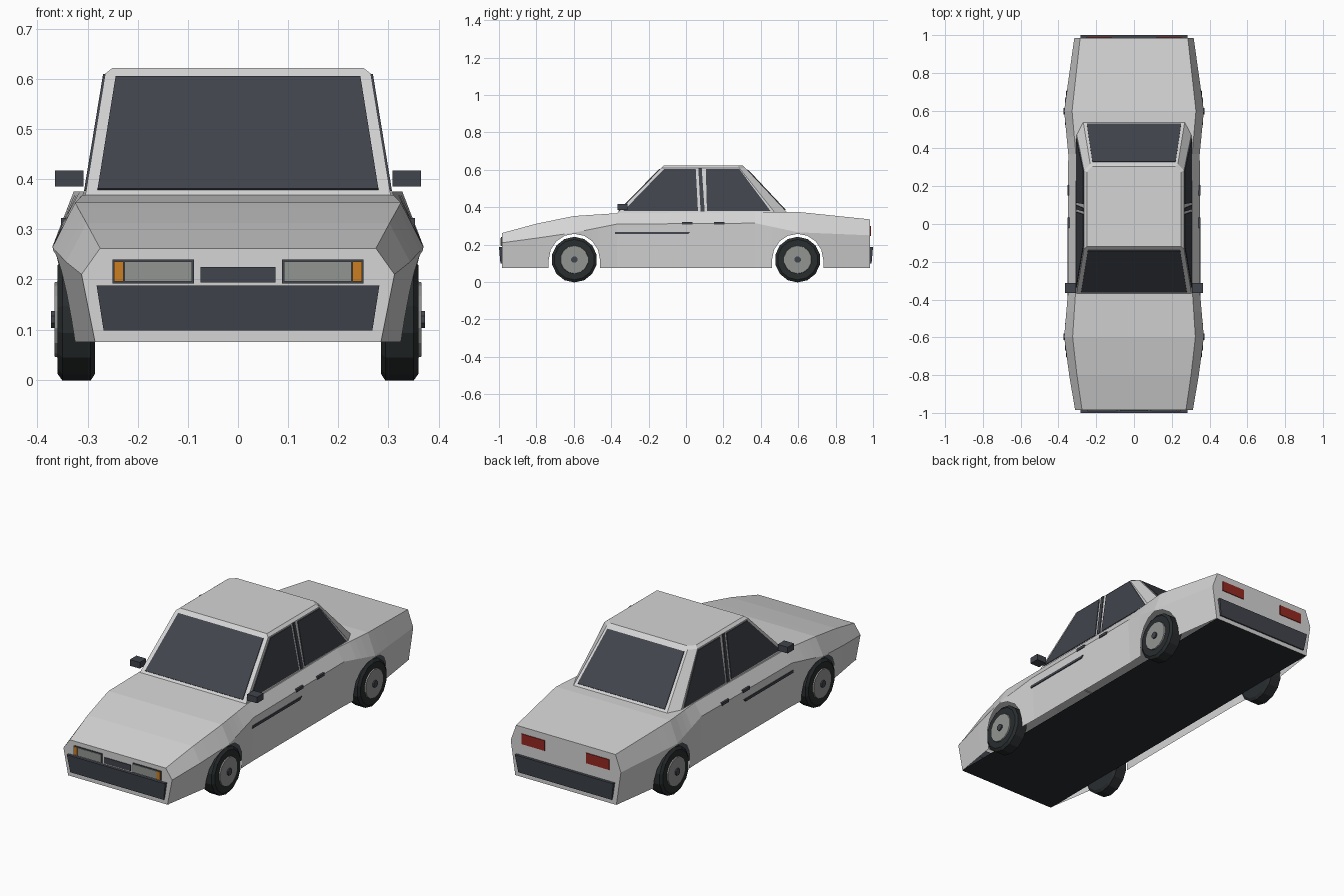
import bpy, bmesh, math
from mathutils import Vector

if "Cube" in bpy.data.objects:
    bpy.data.objects.remove(bpy.data.objects["Cube"])


def material(name, r, g, b):
    m = bpy.data.materials.new(name)
    m.use_nodes = True
    m.diffuse_color = (r, g, b, 1)
    m.node_tree.nodes["Principled BSDF"].inputs["Base Color"].default_value = (r, g, b, 1)
    return m


PAINT = material("light grey paint", .66, .66, .66)
GLASS = material("dark glass and trim", .052, .058, .072)
RUBBER = material("black rubber", .022, .026, .028)
METAL = material("grey metal", .29, .3, .29)
AMBER = material("amber lamp", .6, .21, .015)
RED = material("red lamp", .3, .022, .015)


def make(name, verts, faces, mat, closed=True):
    mesh = bpy.data.meshes.new(name)
    mesh.from_pydata(verts, [], faces)
    bm = bmesh.new()
    bm.from_mesh(mesh)
    bmesh.ops.remove_doubles(bm, verts=bm.verts, dist=1e-5)
    if closed:
        bmesh.ops.recalc_face_normals(bm, faces=bm.faces)
    bm.to_mesh(mesh)
    bm.free()
    mesh.materials.append(mat)
    obj = bpy.data.objects.new(name, mesh)
    bpy.context.collection.objects.link(obj)
    return obj


def prism(name, outline, offset, mat):
    """Solid between an outline and its copy moved by offset."""
    n = len(outline)
    a = [Vector(p) for p in outline]
    b = [p + Vector(offset) for p in a]
    faces = [range(n), range(n, 2 * n)]
    faces += [(i, (i + 1) % n, n + (i + 1) % n, n + i) for i in range(n)]
    return make(name, a + b, [tuple(f) for f in faces], mat)


def box(name, x0, x1, y0, y1, z0, z1, mat):
    return prism(name, [(x0, y0, z0), (x1, y0, z0), (x1, y0, z1), (x0, y0, z1)],
                 (0, y1 - y0, 0), mat)


def side_box(name, s, x0, x1, *rest):
    return box(name, s * x0, s * x1, *rest)


SIDES = (("left", 1), ("right", -1))
AXLE, HUB_Z, FLOOR_Z, END = .597, .12, .075, .985

# Body sections: y, top x, top z, waist x, waist z, sill x
SECTIONS = [
    (-END, .275, .262, .312, .21, .285),
    (-.8, .302, .312, .343, .235, .315),
    (-.6, .325, .353, .37, .264, .345),
    (-.37, .31, .368, .35, .31, .335),
    (.37, .308, .375, .348, .315, .335),
    (.6, .328, .375, .37, .266, .345),
    (END, .285, .335, .316, .25, .29),
]


def section(y):
    for a, b in zip(SECTIONS, SECTIONS[1:]):
        if y <= b[0] + 1e-6:
            t = (y - a[0]) / (b[0] - a[0])
            return [p + (q - p) * t for p, q in zip(a, b)][1:]


# Lower edge of the body side, with the wheel arches
edge = [(s[0], FLOOR_Z) for s in SECTIONS if abs(abs(s[0]) - .6) > .01]
for axle in (-AXLE, AXLE):
    edge += [(axle - .137, FLOOR_Z), (axle + .137, FLOOR_Z)]
edge.sort()
for axle in (-AXLE, AXLE):
    i = edge.index((axle - .137, FLOOR_Z)) + 1
    angles = [math.pi * (1 - k / 8) for k in range(9)]
    edge[i:i] = [(axle + .137 * math.cos(a), HUB_Z + .138 * math.sin(a)) for a in angles]

# Hollow body shell: deck, shoulders, sides and end panels
verts, faces = [], []


def panel(*points):
    faces.append(tuple(range(len(verts), len(verts) + len(points))))
    verts.extend(points)


for (y0, z0), (y1, z1) in zip(edge, edge[1:]):
    if y1 - y0 < 1e-5:
        continue
    rows = []
    for y, z in ((y0, z0), (y1, z1)):
        xt, zt, xm, zm, xb = section(y)
        x = xb + (xm - xb) * (z - FLOOR_Z) / (zm - FLOOR_Z)
        rows.append([(xt, y, zt), (xm, y, zm), (x, y, z)])
    a, b = rows
    for k in (0, 1):
        panel(a[k], a[k + 1], b[k + 1], b[k])
        panel(*[(-p[0], p[1], p[2]) for p in (b[k], b[k + 1], a[k + 1], a[k])])
    panel(a[0], b[0], *[(-p[0], p[1], p[2]) for p in (b[0], a[0])])
for y in (-END, END):
    xt, zt, xm, zm, xb = section(y)
    half = [(xt, y, zt), (xm, y, zm), (xb, y, FLOOR_Z)]
    panel(*half, *[(-p[0], p[1], p[2]) for p in reversed(half)])
make("body_shell", verts, faces, PAINT)

# Flat floor
make("floor", [(-.288, -END, FLOOR_Z), (-.288, END, FLOOR_Z), (.288, END, FLOOR_Z),
               (.288, -END, FLOOR_Z)], [(0, 1, 2, 3)], RUBBER, closed=False)


# Cabin: three stacked rings, waist to roof
def ring(x, front, side_back, x_back, back, z):
    half = [(x, front, z), (x, side_back, z), (x_back, back, z)]
    return half + [(-p[0], p[1], p[2]) for p in reversed(half)]


cabin = (ring(.305, -.372, .48, .27, .548, .365) + ring(.265, -.132, .285, .232, .318, .61)
         + ring(.25, -.12, .275, .22, .305, .622))
cabin_faces = [(r + i, r + (i + 1) % 6, r + 6 + (i + 1) % 6, r + 6 + i)
               for r in (0, 6) for i in range(6)]
make("cabin", cabin, cabin_faces + [tuple(range(12, 18))], PAINT)


# Front and rear glass
def slope_glass(name, y_low, y_high, x_low, x_high, z_low, z_high, out):
    pts = []
    for x, z in ((-x_low, z_low), (x_low, z_low), (x_high, z_high), (-x_high, z_high)):
        t = (z - .365) / (.61 - .365)
        pts.append((x, y_low + (y_high - y_low) * t, z))
    prism(name, pts, (0, out, .003), GLASS)


slope_glass("windscreen", -.372, -.132, .28, .244, .378, .603, -.003)
slope_glass("rear_window", .548, .318, .25, .22, .385, .6, .003)

# Side glass, as y, z outlines lying on the cabin side
WINDOWS = {
    "front_window": [(-.335, .38), (-.118, .604), (.052, .604), (.064, .38)],
    "door_pillar_trim": [(.078, .376), (.066, .61), (.084, .61), (.1, .376)],
    "back_window": [(.112, .38), (.106, .604), (.285, .604), (.452, .38)],
}
for label, s in SIDES:
    for name, outline in WINDOWS.items():
        pts = [(s * (.305 - .04 * (z - .365) / .245), y, z) for y, z in outline]
        prism(f"{label}_{name}", pts, (s * .004, 0, 0), GLASS)

    # Mirrors, handles and door trim
    side_box(f"{label}_mirror", s, .308, .365, -.365, -.312, .385, .417, GLASS)
    for name, y in (("front", -.022), ("back", .15)):
        side_box(f"{label}_{name}_handle", s, .335, .353, y, y + .056, .308, .322, GLASS)
    strip = [(s * .338, -.38, .256), (s * .338, .01, .256), (s * .338, .024, .269),
             (s * .338, -.38, .269)]
    prism(f"{label}_door_trim", strip, (s * .013, 0, 0), GLASS)

    # Lamps
    side_box(f"{label}_headlamp_frame", s, .088, .25, -.989, -.98, .192, .24, GLASS)
    side_box(f"{label}_headlamp", s, .092, .226, -.992, -.985, .196, .236, METAL)
    side_box(f"{label}_indicator", s, .228, .247, -.992, -.985, .196, .236, AMBER)
    side_box(f"{label}_tail_lamp", s, .118, .252, .98, .989, .247, .3, RED)

box("front_plate", -.075, .075, -.989, -.98, .194, .225, GLASS)

# Bumpers, tapering downwards
for name, d in (("front", -1), ("rear", 1)):
    loop = []
    for y in (.97, 1):
        drop = .008 if y == 1 else 0
        loop += [(-.282, d * y, .188), (.282, d * y, .188),
                 (.268, d * (y - drop), .098), (-.268, d * (y - drop), .098)]
    quads = [(0, 1, 2, 3), (4, 5, 6, 7)] + [(i, (i + 1) % 4, 4 + (i + 1) % 4, 4 + i)
                                            for i in range(4)]
    make(f"{name}_bumper", loop, quads, GLASS)


# Wheels: profiles of x, radius turned around the axle
def turned(name, profile, s, y, mat, sides=14):
    pts = [(s * x, y + r * math.cos(2 * math.pi * (k + .5) / sides),
            HUB_Z + r * math.sin(2 * math.pi * (k + .5) / sides))
           for x, r in profile for k in range(sides)]
    n = len(profile)
    quads = [(i * sides + k, i * sides + (k + 1) % sides,
              (i + 1) * sides + (k + 1) % sides, (i + 1) * sides + k)
             for i in range(n - 1) for k in range(sides)]
    caps = [tuple(range(sides)), tuple(range((n - 1) * sides, n * sides))]
    make(name, pts, quads + caps, mat)


TYRE = [(.285, .108), (.294, .122), (.35, .122), (.36, .108)]
for label, s in SIDES:
    for end, y in (("front", -AXLE), ("rear", AXLE)):
        turned(f"{label}_{end}_tyre", TYRE, s, y, RUBBER)
        turned(f"{label}_{end}_hub", [(.35, .078), (.366, .074)], s, y, METAL)
        turned(f"{label}_{end}_hub_cap", [(.36, .018), (.373, .018)], s, y, GLASS, 8)
